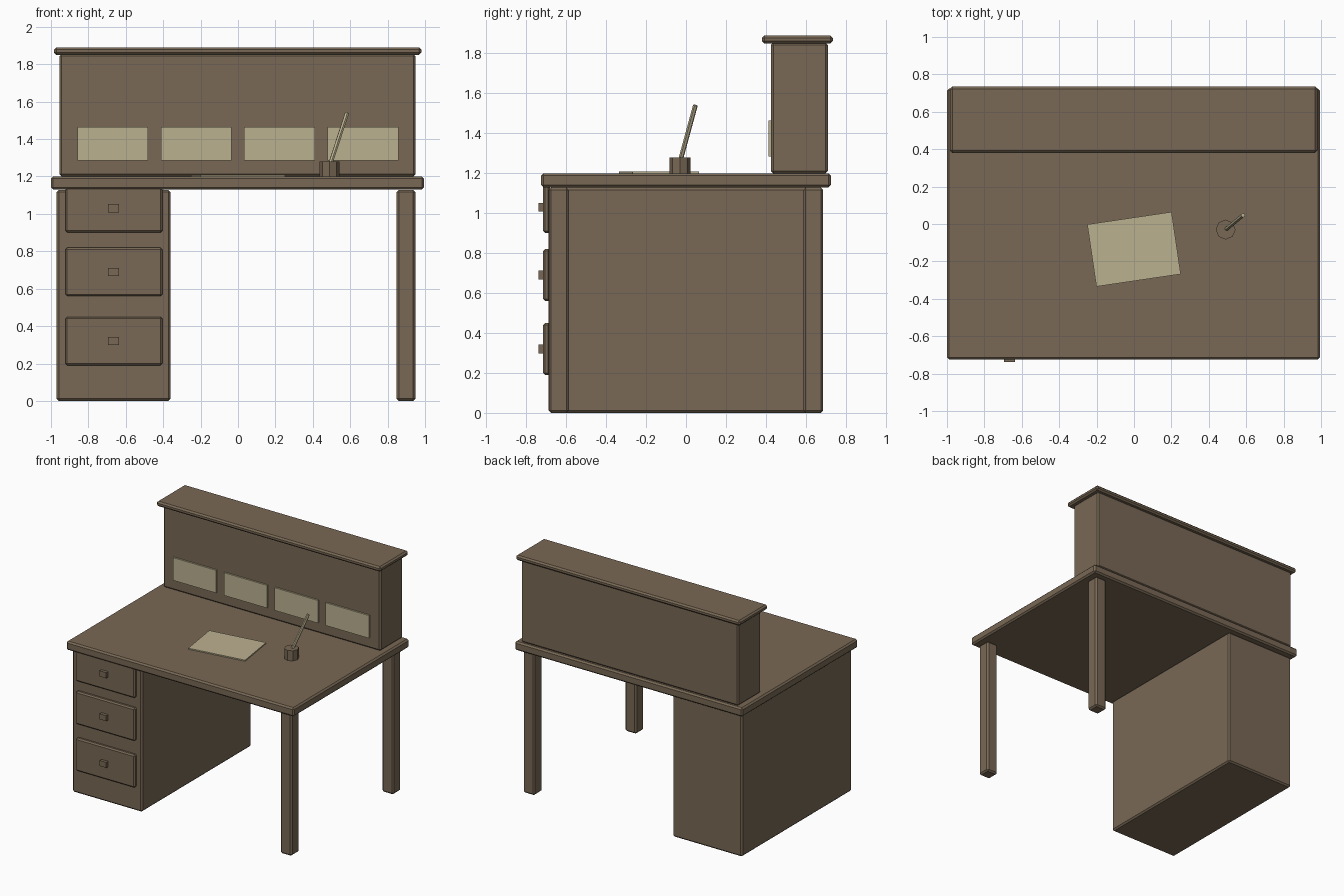
import bpy
from math import radians
from mathutils import Vector

cube = bpy.data.objects.get("Cube")
if cube:
    bpy.data.objects.remove(cube, do_unlink=True)


def material(name, colour):
    m = bpy.data.materials.new(name)
    m.use_nodes = True
    m.diffuse_color = colour
    m.node_tree.nodes["Principled BSDF"].inputs["Base Color"].default_value = colour
    return m


wood = material("brown wood", (0.19, 0.14, 0.09, 1))
cream = material("cream paper", (0.50, 0.44, 0.28, 1))


def box(name, x, y, z, mat=wood, bevel=0.012, turn=0):
    """Box spanning the given (low, high) ranges, with chamfered edges."""
    ranges = (x, y, z)
    bpy.ops.mesh.primitive_cube_add(size=1, location=[(a + b) / 2 for a, b in ranges])
    ob = bpy.context.object
    ob.name = name
    ob.scale = [b - a for a, b in ranges]
    bpy.ops.object.transform_apply(location=False, rotation=False, scale=True)
    ob.rotation_euler.z = radians(turn)
    ob.data.materials.append(mat)
    if bevel:
        mod = ob.modifiers.new("chamfer", "BEVEL")
        mod.width = bevel
        mod.segments = 1
    return ob


# Desk top, drawer cabinet and legs
box("desk_top", (-1, 0.995), (-0.725, 0.725), (1.13, 1.2))
box("drawer_cabinet", (-0.97, -0.36), (-0.688, 0.685), (0, 1.128))
for name, y in (("front_leg", -0.637), ("back_leg", 0.637)):
    box(name, (0.848, 0.948), (y - 0.05, y + 0.05), (0, 1.128))

# Drawers and their square knobs
for i, z in enumerate((0.32, 0.69, 1.03)):
    box(f"drawer_{i + 1}", (-0.923, -0.404), (-0.715, -0.68), (z - 0.13, z + 0.13), bevel=0.01)
    box(f"knob_{i + 1}", (-0.695, -0.637), (-0.739, -0.71), (z - 0.022, z + 0.022), bevel=0)

# Raised back shelf with its cap and four pale panels
box("back_shelf", (-0.955, 0.95), (0.425, 0.71), (1.2, 1.855))
box("shelf_cap", (-0.983, 0.98), (0.38, 0.735), (1.85, 1.89))
for i in range(4):
    x = -0.67 + i * 0.446
    box(f"panel_{i + 1}", (x - 0.189, x + 0.189), (0.412, 0.43), (1.285, 1.465), cream, 0)

# Sheet of paper
box("paper_sheet", (-0.228, 0.228), (-0.303, 0.033), (1.195, 1.209), cream, 0, 8.4)


def rod(name, start, end, radius, sides, mat):
    """Faceted cylinder between two points."""
    a, b = Vector(start), Vector(end)
    bpy.ops.mesh.primitive_cylinder_add(vertices=sides, radius=radius, depth=(b - a).length,
                                        location=(a + b) / 2)
    ob = bpy.context.object
    ob.name = name
    ob.rotation_euler = (b - a).to_track_quat("Z", "Y").to_euler()
    ob.data.materials.append(mat)


# Ink pot and pen
rod("ink_pot", (0.49, -0.03, 1.195), (0.49, -0.03, 1.28), 0.053, 8, wood)
rod("pen", (0.475, -0.043, 1.21), (0.583, 0.047, 1.54), 0.012, 6, cream)
